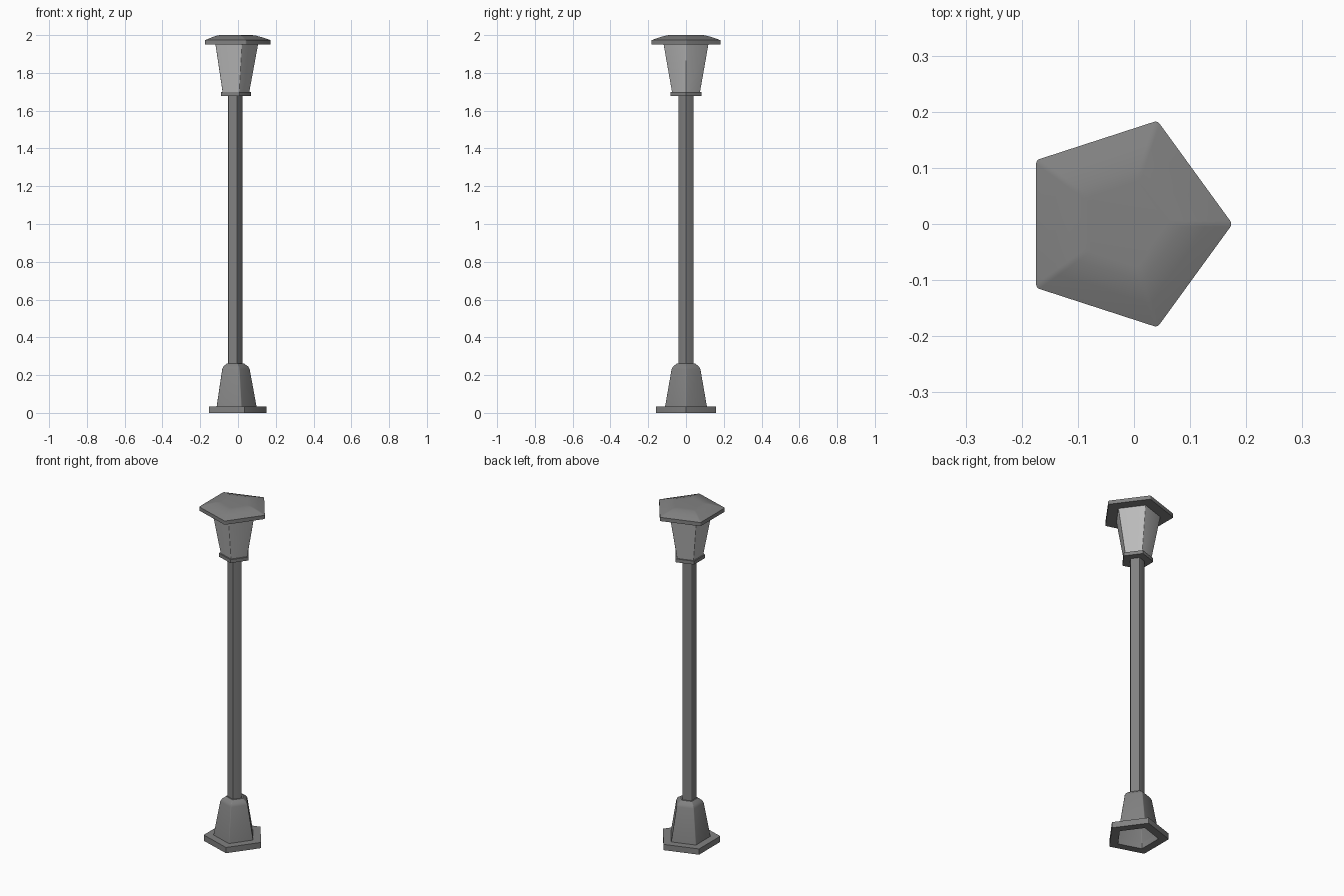
import bpy, bmesh, math

if "Cube" in bpy.data.objects:
    bpy.data.objects.remove(bpy.data.objects["Cube"])

CX = -0.018  # axis of the pentagonal post


def section(radius, r):
    """Pentagon with corner rounding radius r (0 = sharp), tip towards +x."""
    pts = []
    for k in range(5):
        a = math.radians(72 * k)
        if r == 0:
            pts.append((CX + radius * math.cos(a), radius * math.sin(a)))
            continue
        d = radius - r / math.cos(math.radians(36))
        for t in (-36, -12, 12, 36):
            b = a + math.radians(t)
            pts.append((CX + d * math.cos(a) + r * math.cos(b),
                        d * math.sin(a) + r * math.sin(b)))
    return pts


def loft(name, profile, r=0.0, caps=True, closed=False, color=0.22, angle=25):
    """Stack pentagons along a (radius, z) profile."""
    bm = bmesh.new()
    rings = [[bm.verts.new((x, y, z)) for x, y in section(R, r)] for R, z in profile]
    pairs = list(zip(rings, rings[1:]))
    if closed:
        pairs.append((rings[-1], rings[0]))
    for lo, hi in pairs:
        n = len(lo)
        for i in range(n):
            j = (i + 1) % n
            bm.faces.new((lo[i], lo[j], hi[j], hi[i]))
    if caps and not closed:
        bm.faces.new(rings[0][::-1])
        bm.faces.new(rings[-1])
    if caps or closed:
        bmesh.ops.recalc_face_normals(bm, faces=bm.faces)
    me = bpy.data.meshes.new(name)
    bm.to_mesh(me)
    bm.free()
    ob = bpy.data.objects.new(name, me)
    bpy.context.collection.objects.link(ob)
    mat = bpy.data.materials.get(f"grey_{color}") or bpy.data.materials.new(f"grey_{color}")
    mat.diffuse_color = (color, color, color, 1)
    mat.use_nodes = True
    mat.node_tree.nodes["Principled BSDF"].inputs["Base Color"].default_value = mat.diffuse_color
    me.materials.append(mat)
    bpy.context.view_layer.objects.active = ob
    ob.select_set(True)
    bpy.ops.object.shade_smooth_by_angle(angle=math.radians(angle))
    ob.select_set(False)
    return ob


# Open-bottomed foot: ring plate and tapered skirt
loft("base_plate", [(0.169, 0), (0.169, 0.034), (0.115, 0.034), (0.115, 0)],
     r=0.004, closed=True)
loft("base_skirt", [(0.118, 0.03), (0.081, 0.232), (0.073, 0.246), (0.05, 0.262), (0.035, 0.262)],
     r=0.005, caps=False)

# Post
loft("post", [(0.042, 0.25), (0.042, 1.685)], r=0.003)

# Lantern: collar, tapered glass, roof
loft("lantern_collar", [(0.088, 1.678), (0.088, 1.698)], r=0.003)
loft("lantern_glass", [(0.078, 1.695), (0.126, 1.955)], r=0.004, color=0.5)
loft("lantern_roof", [(0.1935, 1.951), (0.1935, 1.973), (0.15, 1.988), (0.108, 1.999), (0.08, 2.0)],
     r=0.0085, angle=35)
